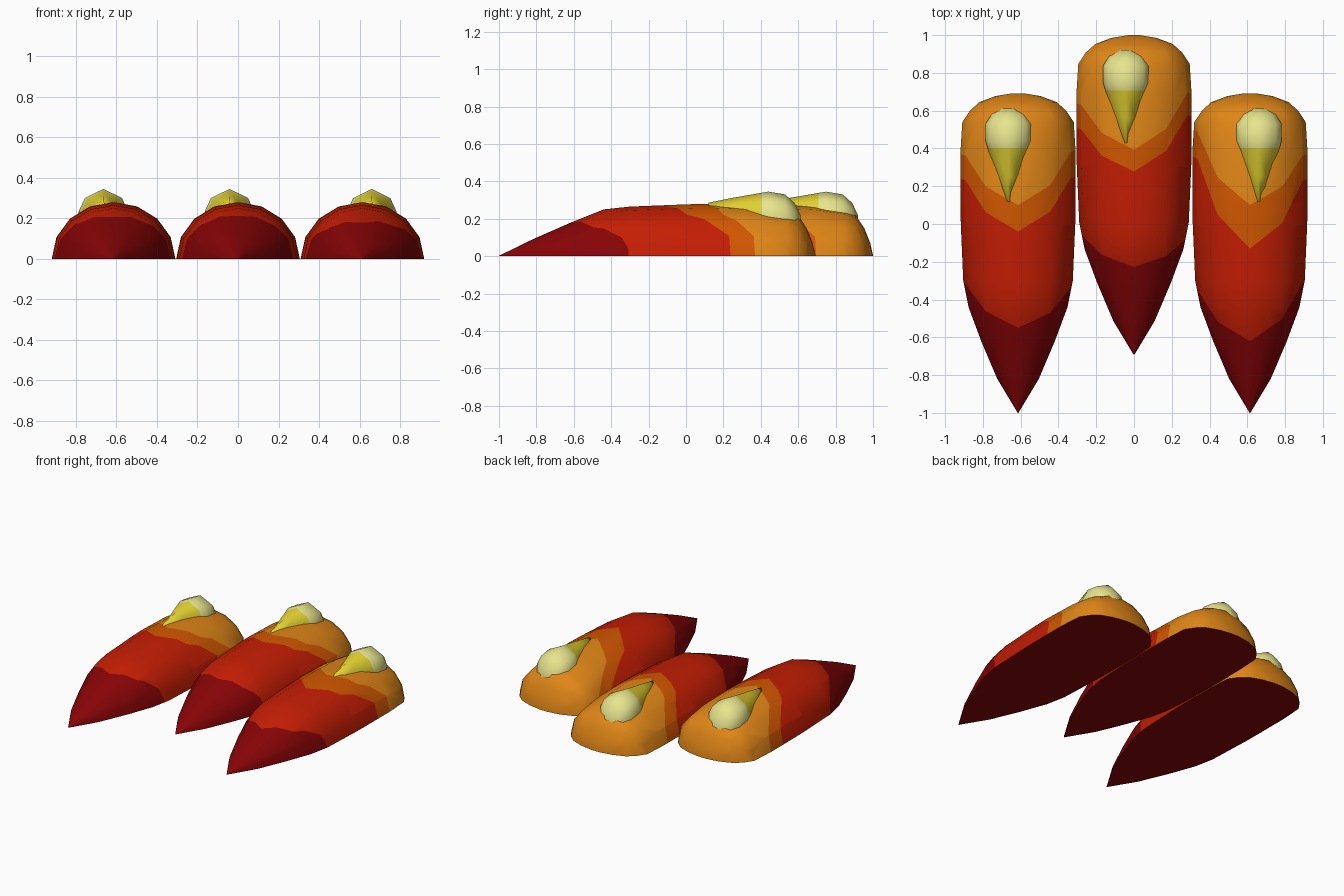
import bpy, bmesh, math
from mathutils import Vector

if "Cube" in bpy.data.objects:
    bpy.data.objects.remove(bpy.data.objects["Cube"])


def lin(c):
    return c / 12.92 if c <= 0.04045 else ((c + 0.055) / 1.055) ** 2.4


def material(name, r, g, b):
    m = bpy.data.materials.new(name)
    m.diffuse_color = (lin(r), lin(g), lin(b), 1)
    m.use_nodes = True
    m.node_tree.nodes["Principled BSDF"].inputs["Base Color"].default_value = m.diffuse_color
    return m


DARK = material("dark red", 0.53, 0.015, 0.025)
RED = material("red", 0.77, 0.115, 0.015)
BURNT = material("burnt orange", 0.82, 0.34, 0.005)
ORANGE = material("light orange", 0.88, 0.525, 0.09)
YELLOW = material("yellow", 0.88, 0.81, 0.19)
PALE = material("pale yellow", 0.92, 0.91, 0.56)


def loft(profile, section, cx, cy, z0=0.0):
    """Skin a cross-section along y; profile rows are (y, half width, height)."""
    bm = bmesh.new()
    rings = [[bm.verts.new((cx + w * sx, cy + y, max(z0, h * sz))) for sx, sz in section]
             for y, w, h in profile]
    n = len(section)
    for a, b in zip(rings, rings[1:]):
        for i in range(n):
            j = (i + 1) % n
            bm.faces.new((a[i], a[j], b[j], b[i]))
    bm.faces.new(rings[0])
    bm.faces.new(rings[-1])
    bmesh.ops.recalc_face_normals(bm, faces=bm.faces)
    return bm


def cut(bm, co, no, keep=lambda f: True):
    """Slice the upper faces chosen by keep along a plane."""
    faces = [f for f in bm.faces if f.normal.z > -0.9 and keep(f)]
    geom = set(faces)
    for f in faces:
        geom.update(f.edges)
        geom.update(f.verts)
    bmesh.ops.bisect_plane(bm, geom=list(geom), dist=1e-5, plane_co=co, plane_no=no)
    bm.normal_update()


def finish(bm, name, mats, angle):
    me = bpy.data.meshes.new(name)
    bm.to_mesh(me)
    bm.free()
    ob = bpy.data.objects.new(name, me)
    bpy.context.collection.objects.link(ob)
    for m in mats:
        me.materials.append(m)
    bpy.ops.object.select_all(action='DESELECT')
    ob.select_set(True)
    bpy.context.view_layer.objects.active = ob
    bpy.ops.object.shade_smooth_by_angle(angle=math.radians(angle))


HALF = 0.31
KNOTS = [-1, -0.9, -0.55, 0, 0.55, 0.9, 1]
BODY = [(-1, 0.002, 0.002), (-0.82, 0.11, 0.09), (-0.62, 0.195, 0.178),
        (-0.44, 0.262, 0.25), (-0.30, 0.29, 0.265), (0.0, 0.303, 0.277),
        (0.12, 0.305, 0.28), (0.38, 0.305, 0.268), (0.54, 0.295, 0.243),
        (0.60, 0.255, 0.218), (0.645, 0.205, 0.15), (0.677, 0.12, 0.07),
        (0.692, 0.03, 0.004)]
DOME = [(math.cos(math.pi * i / 8), math.sin(math.pi * i / 8)) for i in range(9)]
NAIL = [(0.12, 0.022, 0.286), (0.25, 0.062, 0.312), (0.40, 0.11, 0.338),
        (0.44, 0.122, 0.345), (0.53, 0.122, 0.33), (0.58, 0.09, 0.285),
        (0.612, 0.045, 0.22)]
RIDGE = [(0.8, 0), (1, 0.68), (0.75, 0.87), (0, 1), (-0.75, 0.87), (-1, 0.68), (-0.8, 0)]


def toe(side, cx, cy, nail_dx, bands):
    # rounded body with V-shaped colour bands (left, centre, right y)
    bm = loft(BODY, DOME, cx, cy)

    def band_points(band):
        l, c, r = band
        return [(cx + t * HALF, cy + c + ((l if t < 0 else r) - c) * min(1, 1.2 * t * t))
                for t in KNOTS]

    lines = [band_points(b) for b in bands]
    for t in KNOTS[1:-1]:
        cut(bm, (cx + t * HALF, 0, 0), (1, 0, 0))
    for pts in lines:
        for (x0, y0), (x1, y1) in zip(pts, pts[1:]):
            cut(bm, (x0, y0, 0), Vector((y0 - y1, x1 - x0, 0)).normalized(),
                lambda f: x0 < f.calc_center_median().x < x1)

    def behind(p, pts):
        for (x0, y0), (x1, y1) in zip(pts, pts[1:]):
            if x0 <= p.x <= x1:
                return p.y > y0 + (y1 - y0) * (p.x - x0) / (x1 - x0)
        return False

    for f in bm.faces:
        p = f.calc_center_median()
        f.material_index = 0 if f.normal.z < -0.9 else sum(behind(p, l) for l in lines)
    finish(bm, side + "_toe", [DARK, RED, BURNT, ORANGE], 50)

    # ridged nail with a pale rear part
    bm = loft(NAIL, RIDGE, cx + nail_dx, cy, 0.006)
    for f in bm.faces:
        f.material_index = int(f.calc_center_median().y > cy + 0.4)
    finish(bm, side + "_nail", [YELLOW, PALE], 85)


toe("left", -0.614, 0, -0.05,
    [(-0.31, -0.55, -0.33), (0.24, -0.04, 0.25), (0.37, 0.10, 0.39)])
toe("middle", 0, 0.308, -0.042,
    [(-0.36, -0.535, -0.38), (0.20, -0.03, 0.27), (0.33, 0.085, 0.39)])
toe("right", 0.614, 0, 0.046,
    [(-0.34, -0.62, -0.30), (0.36, -0.13, 0.24), (0.50, 0.10, 0.37)])
